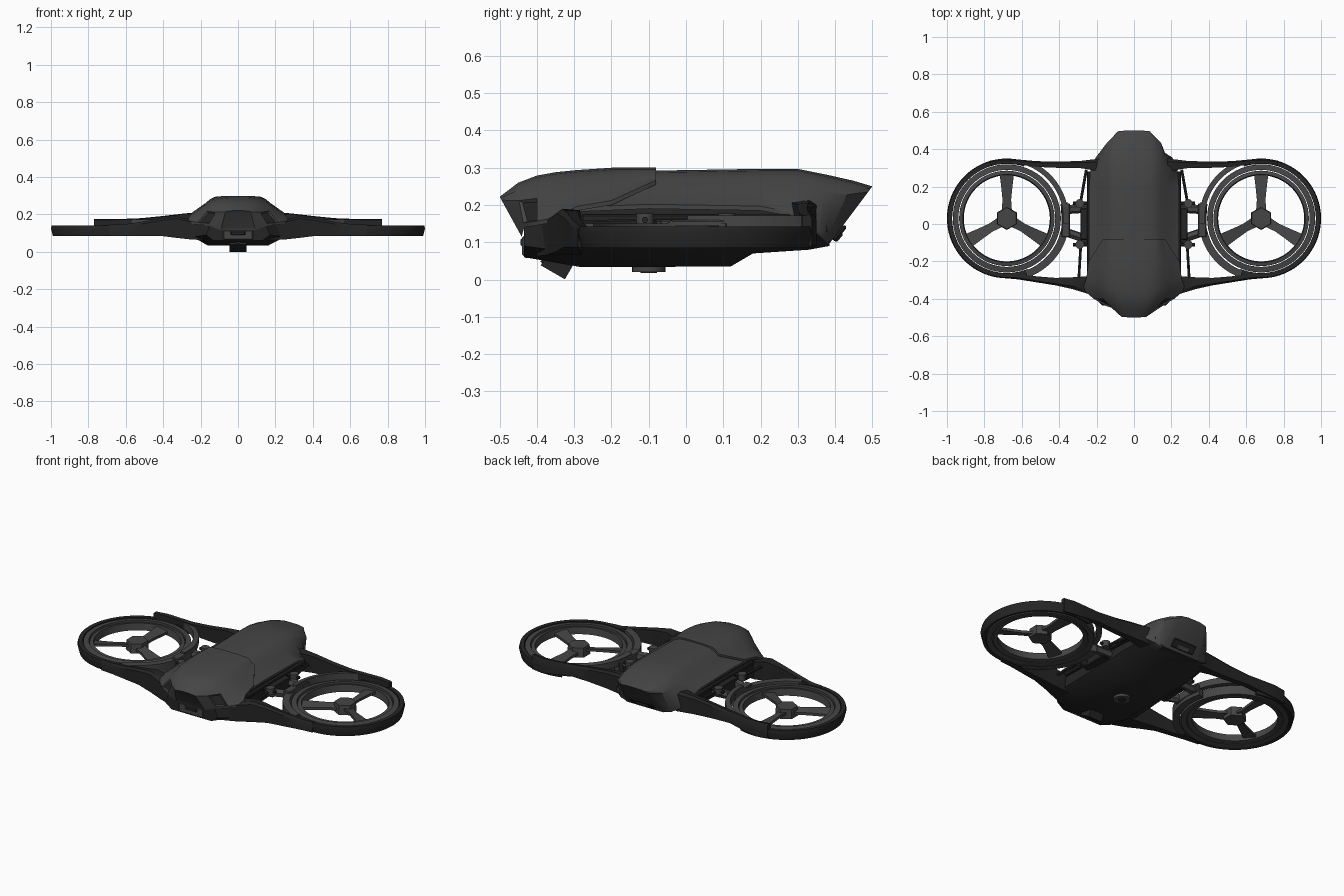
import bpy, bmesh, math
from mathutils import Matrix, Vector

if "Cube" in bpy.data.objects:
    bpy.data.objects.remove(bpy.data.objects["Cube"])


def material(name, v):
    m = bpy.data.materials.new(name)
    m.diffuse_color = (v, v, v, 1)
    m.use_nodes = True
    m.node_tree.nodes["Principled BSDF"].inputs["Base Color"].default_value = m.diffuse_color
    return m


GREY = material("shell grey", 0.06)
BLACK = material("frame black", 0.018)
CX, CY = 0.68, 0.03          # rotor centre


def finish(name, bm, mats, mirror=False, angle=32):
    bmesh.ops.recalc_face_normals(bm, faces=bm.faces)
    me = bpy.data.meshes.new(name)
    bm.to_mesh(me)
    bm.free()
    ob = bpy.data.objects.new(name, me)
    bpy.context.collection.objects.link(ob)
    for m in mats:
        me.materials.append(m)
    if mirror:
        ob.modifiers.new("Mirror", 'MIRROR').use_mirror_merge = False
    bpy.ops.object.select_all(action='DESELECT')
    ob.select_set(True)
    bpy.context.view_layer.objects.active = ob
    bpy.ops.object.shade_smooth_by_angle(angle=math.radians(angle))
    return ob


def loft(rings, closed=False):
    """Skin a list of equal-length point rings."""
    bm = bmesh.new()
    vs = [[bm.verts.new(p) for p in r] for r in rings]
    n, k = len(vs), len(vs[0])
    for i in range(n if closed else n - 1):
        a, b = vs[i], vs[(i + 1) % n]
        for j in range(k):
            bm.faces.new((a[j], a[(j + 1) % k], b[(j + 1) % k], b[j]))
    if not closed:
        bm.faces.new(vs[0])
        bm.faces.new(vs[-1])
    return bm


def mirrored(half, y, zt=0, dy=0):
    """Cross-section from (x, z) half points; dy leans the section by height."""
    pts = half + [(-x, z) for x, z in reversed(half)]
    return [(x, y + dy * (z - zt), z) for x, z in pts]


def shell_section(y, zt, wt, ws, zs, wb, zb, dy=0):
    mid = (wt * 0.45 + ws * 0.55, zt * 0.6 + zs * 0.4)
    half = [(wt * 0.5, zt), (wt, zt - 0.005), mid, (ws, zs), (wb, zb + 0.012), (wb, zb)]
    return mirrored(half, y, zt, dy)


def box(name, c, size, mat, rot=(0, 0, 0), mirror=False, bevel=0.004):
    bm = bmesh.new()
    bmesh.ops.create_cube(bm, size=1, matrix=Matrix.Diagonal((*size, 1)))
    if bevel:
        bmesh.ops.bevel(bm, geom=bm.edges[:], offset=bevel, segments=1, affect='EDGES')
    m = Matrix.Translation(c)
    for ang, ax in zip(rot, 'XYZ'):
        m = m @ Matrix.Rotation(math.radians(ang), 4, ax)
    bm.transform(m)
    return finish(name, bm, [mat], mirror)


def cylinder(name, c, r, d, mat, axis=(0, 0, 1), seg=24, mirror=False, r2=None):
    bm = bmesh.new()
    m = Matrix.Translation(c) @ Vector((0, 0, 1)).rotation_difference(Vector(axis)).to_matrix().to_4x4()
    bmesh.ops.create_cone(bm, cap_ends=True, segments=seg, radius1=r, radius2=r if r2 is None else r2, depth=d, matrix=m)
    return finish(name, bm, [mat], mirror)


def beam(name, a, b, r, mat, seg=6):
    a, b = Vector(a), Vector(b)
    return cylinder(name, (a + b) / 2, r, (b - a).length, mat, b - a, seg, True)


def arc(name, profile, mat, a0=0, a1=360, seg=64):
    """Sweep an (r, z) profile round the rotor centre."""
    full = a1 - a0 == 360
    rings = []
    for i in range(seg if full else seg + 1):
        t = math.radians(a0 + (a1 - a0) * i / seg)
        rings.append([(CX + r * math.cos(t), CY + r * math.sin(t), z) for r, z in profile])
    return finish(name, loft(rings, full), [mat], True)


def arm(name, path):
    rings = [[(x, yo, zt - 0.012), (x, yo * 0.75 + yi * 0.25, zt), (x, yi, zt - 0.004), (x, yi, zb), (x, yo, zb)]
             for x, yo, yi, zt, zb in path]
    return finish(name, loft(rings), [BLACK], True)


# Rear shell and tail
bm = loft([shell_section(*s) for s in (
    (-0.34, .27, .08, .165, .225, .24, .18),
    (-0.10, .292, .10, .17, .238, .24, .19),
    (0.20, .297, .10, .175, .24, .24, .185),
    (0.30, .297, .10, .17, .24, .232, .165),
    (0.37, .283, .10, .165, .235, .205, .12, .1),
    (0.45, .265, .095, .145, .228, .165, .10, .45),
    (0.50, .25, .08, .09, .235, .115, .09, .75))])
finish("rear_shell", bm, [GREY])

# Front hood, with inset dark side vents and an inset nose panel
bm = loft([shell_section(*s) for s in (
    (-0.50, .222, .05, .068, .213, .09, .115),
    (-0.45, .26, .065, .12, .212, .155, .14),
    (-0.40, .279, .085, .165, .218, .215, .145),
    (-0.35, .288, .10, .19, .222, .275, .155),
    (-0.29, .294, .105, .195, .235, .255, .185),
    (-0.20, .30, .11, .185, .25, .243, .20),
    (-0.08, .30, .12, .145, .275, .165, .255))])
for v in bm.verts:            # rake the nose backwards below the brow
    if v.co.y < -0.43:
        v.co.y += 0.55 * max(0, 0.222 - v.co.z) * (1 if v.co.y < -0.48 else 0.35)
bmesh.ops.recalc_face_normals(bm, faces=bm.faces)


def is_vent(f):
    c = f.calc_center_median()
    return -0.46 < c.y < -0.39 and 0.165 < c.z < 0.2 and abs(c.x) > 0.12


vents = [f for f in bm.faces if is_vent(f)]
bmesh.ops.inset_individual(bm, faces=vents, thickness=0.009, depth=-0.008)
for f in vents:
    f.material_index = 1
nose = [f for f in bm.faces if len(f.verts) > 4 and f.calc_center_median().y < -0.3]
bmesh.ops.inset_individual(bm, faces=nose, thickness=0.012, depth=-0.003)
finish("front_hood", bm, [GREY, BLACK])

# Chin with intake slot
box("chin", (0, -0.405, 0.09), (0.17, 0.07, 0.065), GREY, bevel=0.01)
box("chin_slot", (0, -0.44, 0.10), (0.08, 0.008, 0.022), BLACK)

# Dark belly tray
finish("belly", loft([mirrored([(wt, zt), (wm, zm), (wb, zb)], y) for y, wt, zt, wm, zm, wb, zb in (
    (-0.435, .15, .145, .17, .09, .13, .06),
    (-0.36, .23, .17, .25, .08, .15, .047),
    (-0.28, .23, .20, .25, .085, .16, .033),
    (0.12, .23, .20, .24, .10, .16, .035),
    (0.18, .23, .20, .235, .11, .15, .07),
    (0.33, .21, .19, .22, .12, .14, .08),
    (0.385, .15, .16, .16, .13, .12, .09))]), [BLACK])
box("belly_side_rail", (0.236, 0.0, 0.165), (0.03, 0.56, 0.02), BLACK, mirror=True)
cylinder("belly_sensor", (0, -0.10, 0.028), 0.045, 0.016, GREY)
cylinder("belly_sensor_eye", (0, -0.10, 0.02), 0.022, 0.006, BLACK)

# Tail panel
box("tail_panel", (0, 0.412, 0.125), (0.15, 0.05, 0.012), BLACK, rot=(50, 0, 0))
box("tail_latch", (0, 0.402, 0.12), (0.08, 0.03, 0.03), GREY, rot=(50, 0, 0))

# Tilted camera under the nose
box("camera", (0, -0.345, 0.041), (0.09, 0.075, 0.05), BLACK, rot=(-30, 0, 0), bevel=0)
cylinder("camera_lens", (0, -0.379, 0.058), 0.015, 0.01, GREY, axis=(0, -0.87, 0.5))

# Arms sweeping from the body to the guards
arm("front_arm", ((.16, -.40, -.29, .145, .062), (.25, -.372, -.28, .172, .066), (.33, -.348, -.285, .19, .075),
                  (.42, -.328, -.288, .178, .086), (.52, -.312, -.28, .16, .086),
                  (.62, -.296, -.264, .146, .086), (.69, -.29, -.262, .145, .086)))
arm("rear_arm", ((.18, .35, .28, .212, .10), (.28, .338, .298, .206, .105), (.40, .333, .30, .192, .11),
                 (.52, .336, .305, .18, .115), (.62, .345, .318, .176, .10), (.70, .35, .322, .175, .09),
                 (.77, .338, .312, .175, .09)))

# Rotor guards and ducts
arc("outer_guard", [(.292, .09), (.31, .085), (.32, .125), (.316, .142), (.292, .142)], BLACK, -112, 108, 56)
arc("duct_ring", [(.259, .09), (.289, .085), (.289, .138), (.259, .142)], GREY)
arc("rotor_rim", [(.23, .095), (.255, .09), (.255, .132), (.235, .136)], GREY)
arc("inner_guard_upper", [(.302, .13), (.33, .13), (.33, .168), (.302, .172)], GREY, 112, 185, 24)
arc("inner_guard_lower", [(.296, .09), (.335, .09), (.335, .15), (.296, .15)], GREY, 165, 250, 28)

# Rotor hub and three blades, flaring towards the rim
cylinder("rotor_hub", (CX, CY, 0.117), 0.062, 0.055, GREY, seg=6, mirror=True, r2=0.058)
for k, deg in enumerate((90, 210, 330)):
    rings = [[(r, -w, .113), (r, w, .102), (r, w, .117), (r, -w, .128)]
             for r, w in ((.03, .028), (.10, .023), (.17, .03), (.235, .038))]
    bm = loft(rings)
    bm.transform(Matrix.Translation((CX, CY, 0)) @ Matrix.Rotation(math.radians(deg), 4, 'Z'))
    finish(f"rotor_blade_{k + 1}", bm, [GREY], True)

# Brackets and hinges between the body and the ducts
box("duct_bracket", (0.365, 0.02, 0.135), (0.045, 0.18, 0.05), GREY, mirror=True)
box("body_bracket", (0.262, 0.0, 0.135), (0.05, 0.17, 0.06), BLACK, mirror=True)
for s in (-1, 1):
    beam("bracket_strut", (.24, s * .085, .13), (.39, .02 + s * .055, .135), 0.024, GREY)
    cylinder("hinge_knob", (0.29, s * 0.11, 0.16), 0.024, 0.035, GREY, seg=12, mirror=True)
    beam("hinge_pin", (.235, s * .11, .16), (.325, s * .11, .16), 0.009, BLACK)
    beam("brace_rod", (.285, s * .12, .155), (.255 if s > 0 else .295, s * .29, .15), 0.008, BLACK)
